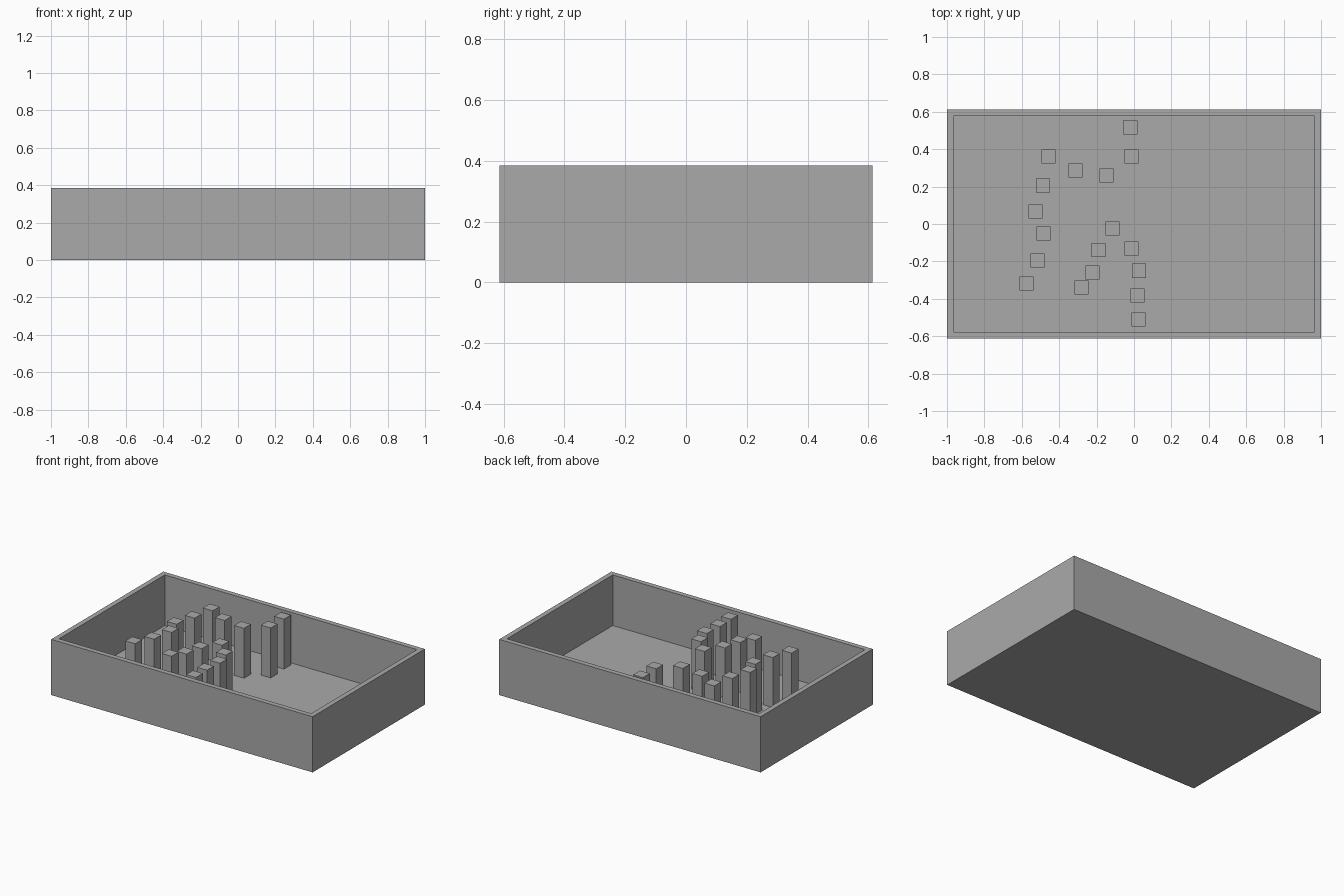
import bpy
import bmesh

LENGTH, WIDTH, HEIGHT = 2.0, 1.226, 0.385
WALL = 0.035
POST = 0.075

cube = bpy.data.objects.get("Cube")
if cube:
    bpy.data.objects.remove(cube, do_unlink=True)

grey = bpy.data.materials.new("plain grey")
grey.use_nodes = True
colour = (0.4, 0.4, 0.4, 1)
grey.diffuse_color = colour
grey.node_tree.nodes["Principled BSDF"].inputs["Base Color"].default_value = colour


def add_object(name, bm):
    mesh = bpy.data.meshes.new(name)
    bm.to_mesh(mesh)
    bm.free()
    mesh.materials.append(grey)
    obj = bpy.data.objects.new(name, mesh)
    bpy.context.collection.objects.link(obj)
    return obj


def box(size, centre):
    bm = bmesh.new()
    bmesh.ops.create_cube(bm, size=1)
    bmesh.ops.scale(bm, vec=size, verts=bm.verts)
    bmesh.ops.translate(bm, vec=centre, verts=bm.verts)
    return bm


# Open tray: inset the top of a block, then push it down to the floor
bm = box((LENGTH, WIDTH, HEIGHT), (0, 0, HEIGHT / 2))
top = max(bm.faces, key=lambda f: f.calc_center_median().z)
bmesh.ops.inset_region(bm, faces=[top], thickness=WALL, use_even_offset=True)
well = bmesh.ops.extrude_discrete_faces(bm, faces=[top])["faces"][0]
bmesh.ops.translate(bm, vec=(0, 0, WALL - HEIGHT), verts=well.verts)
add_object("tray", bm)

# Square posts standing on the tray floor
posts = [
    (-0.02, 0.515), (-0.013, 0.36), (-0.457, 0.36), (-0.313, 0.286),
    (-0.147, 0.26), (-0.487, 0.206), (-0.527, 0.067), (-0.484, -0.05),
    (-0.115, -0.024), (-0.19, -0.14), (-0.013, -0.13), (-0.516, -0.195),
    (-0.222, -0.26), (0.027, -0.25), (-0.575, -0.318), (-0.281, -0.34),
    (0.019, -0.382), (0.024, -0.51),
]
tall = HEIGHT - WALL - 0.005
for i, (x, y) in enumerate(posts, 1):
    add_object(f"post_{i:02d}", box((POST, POST, tall), (x, y, WALL + tall / 2)))
